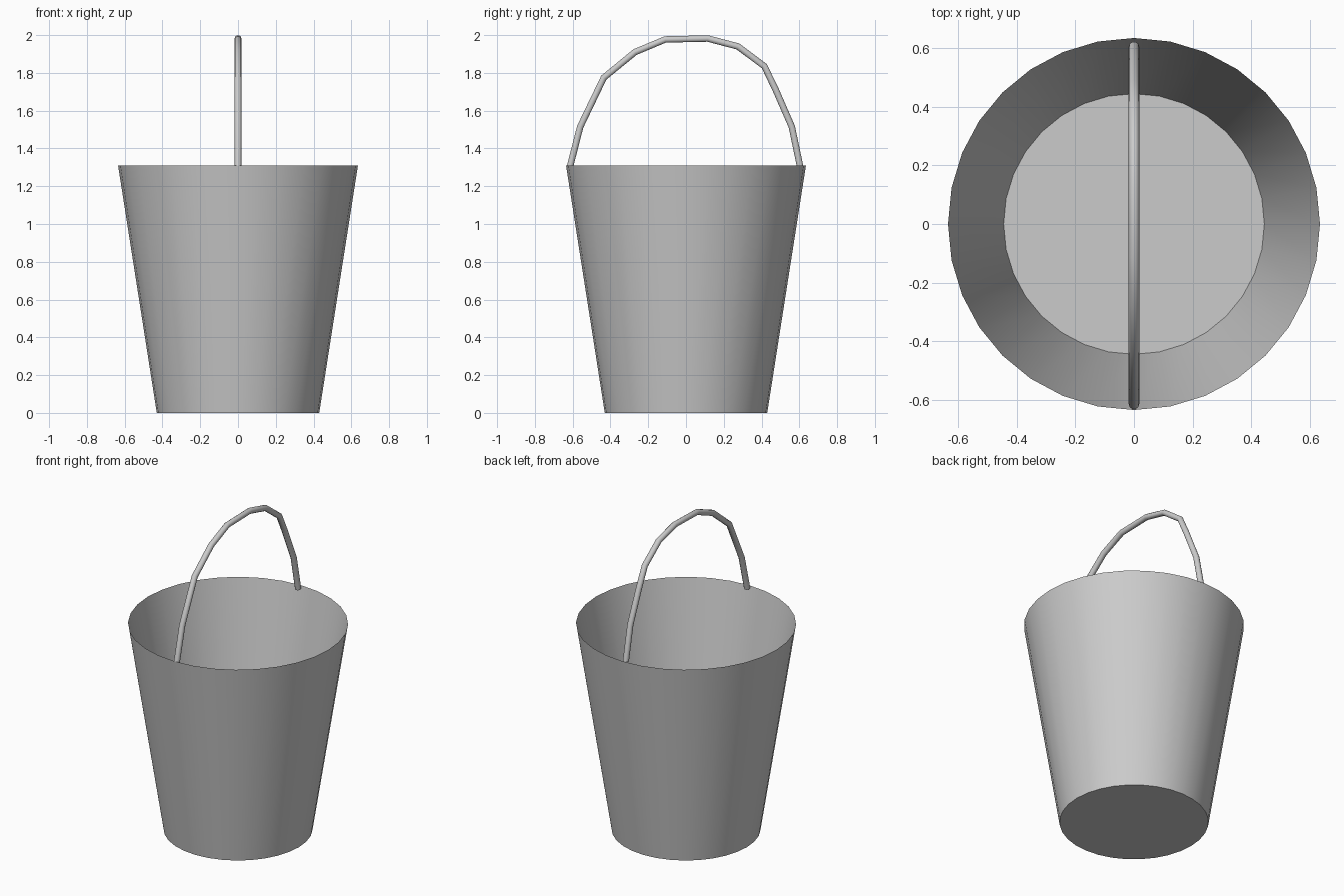
import bpy, bmesh
from math import sin, cos, pi, radians

if "Cube" in bpy.data.objects:
    bpy.data.objects.remove(bpy.data.objects["Cube"])

SIDES = 32


def smooth(obj, angle):
    bpy.ops.object.select_all(action='DESELECT')
    obj.select_set(True)
    bpy.context.view_layer.objects.active = obj
    bpy.ops.object.shade_smooth_by_angle(angle=radians(angle))


# Bucket: outer wall, knife-edge rim, inner wall, raised floor
def make_bucket():
    profile = [(0.43, 0.0), (0.635, 1.31), (0.445, 0.30)]
    bm = bmesh.new()
    rings = [[bm.verts.new((r * cos(2 * pi * i / SIDES), r * sin(2 * pi * i / SIDES), z))
              for i in range(SIDES)] for r, z in profile]
    for low, high in zip(rings, rings[1:]):
        for i in range(SIDES):
            j = (i + 1) % SIDES
            bm.faces.new((low[i], low[j], high[j], high[i]))
    bm.faces.new(rings[0][::-1])   # underside
    bm.faces.new(rings[-1])        # inside floor
    mesh = bpy.data.meshes.new("bucket")
    bm.to_mesh(mesh)
    bm.free()
    obj = bpy.data.objects.new("bucket", mesh)
    bpy.context.collection.objects.link(obj)
    smooth(obj, 35)


# Handle: round rod bent over the bucket from front to back
def make_handle():
    path = [(-0.615, 1.30), (-0.56, 1.515), (-0.435, 1.775), (-0.27, 1.91),
            (-0.11, 1.977), (0.115, 1.982), (0.275, 1.94), (0.415, 1.835),
            (0.475, 1.71), (0.56, 1.515), (0.605, 1.30)]
    curve = bpy.data.curves.new("handle", 'CURVE')
    curve.dimensions = '3D'
    curve.bevel_depth = 0.018
    curve.bevel_resolution = 3
    curve.use_fill_caps = True
    spline = curve.splines.new('POLY')
    spline.points.add(len(path) - 1)
    for point, (y, z) in zip(spline.points, path):
        point.co = (0, y, z, 1)
    obj = bpy.data.objects.new("handle", curve)
    bpy.context.collection.objects.link(obj)
    bpy.ops.object.select_all(action='DESELECT')
    obj.select_set(True)
    bpy.context.view_layer.objects.active = obj
    bpy.ops.object.convert(target='MESH')
    smooth(bpy.context.view_layer.objects.active, 40)


make_bucket()
make_handle()
